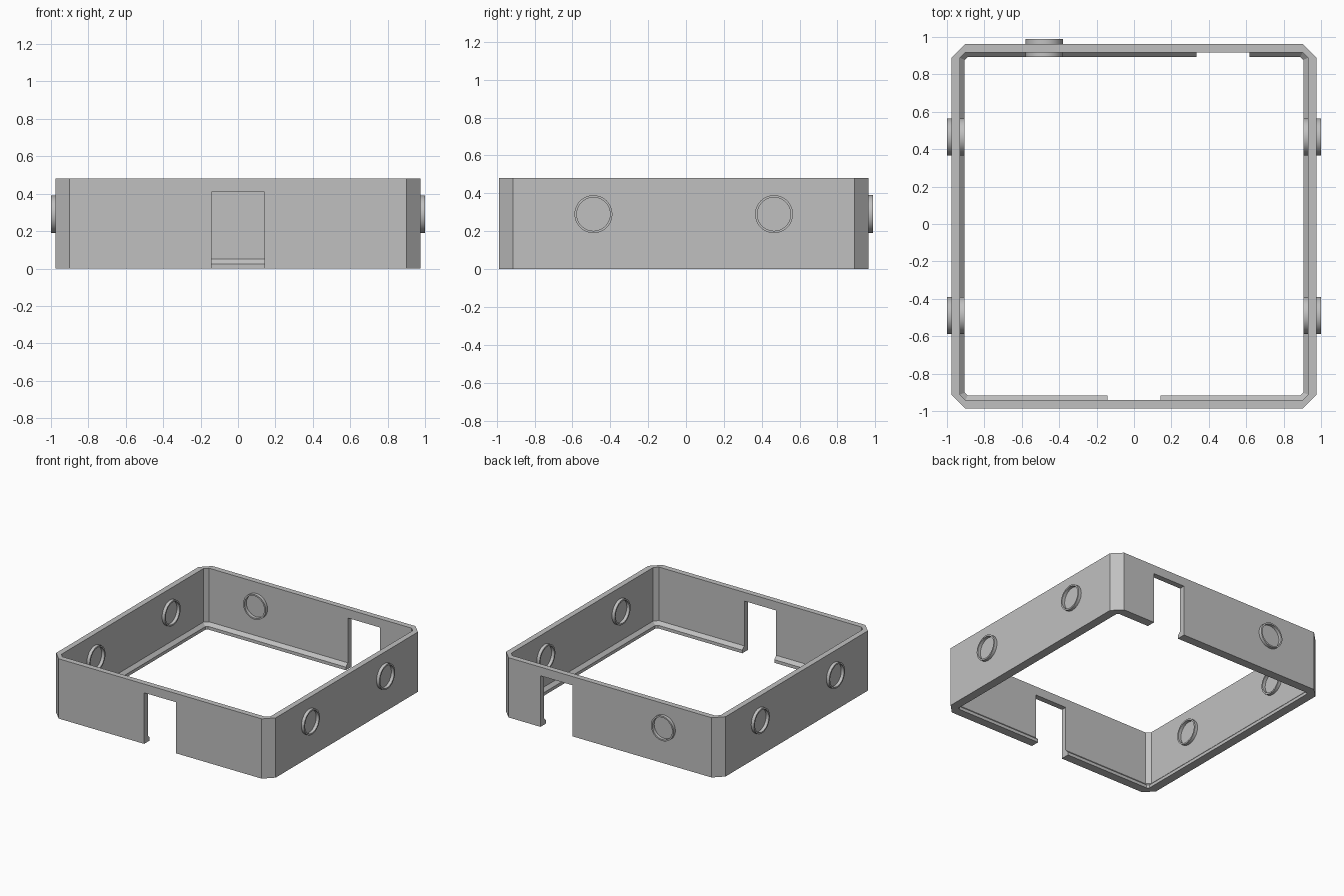
import bpy, bmesh, math
from mathutils import Matrix, Vector

if "Cube" in bpy.data.objects:
    bpy.data.objects.remove(bpy.data.objects["Cube"], do_unlink=True)

CY = -0.012          # middle of the frame in y
HALF = 0.975         # half the outer width
HEIGHT = 0.48

grey = bpy.data.materials.new("plain grey")
grey.use_nodes = True
grey.diffuse_color = (0.53, 0.53, 0.53, 1)
grey.node_tree.nodes["Principled BSDF"].inputs["Base Color"].default_value = (0.53, 0.53, 0.53, 1)


def add_object(name, bm):
    bmesh.ops.recalc_face_normals(bm, faces=bm.faces)
    mesh = bpy.data.meshes.new(name)
    bm.to_mesh(mesh)
    bm.free()
    mesh.materials.append(grey)
    obj = bpy.data.objects.new(name, mesh)
    bpy.context.collection.objects.link(obj)
    return obj


def loft_closed(bm, loops):
    """Join rings of vertices into a closed, tube-like band."""
    for a, b in zip(loops, loops[1:] + loops[:1]):
        n = len(a)
        for i in range(n):
            j = (i + 1) % n
            bm.faces.new((a[i], a[j], b[j], b[i]))


def chamfered_square(bm, h, c, z):
    pts = []
    for k in range(4):
        turn = Matrix.Rotation(k * math.pi / 2, 3, 'Z')
        for x, y in ((h, h - c), (h - c, h)):
            pts.append(bm.verts.new(turn @ Vector((x, y, z)) + Vector((0, CY, 0))))
    return pts


# Frame: chamfered wall with a small sloped lip around the inside bottom
bm = bmesh.new()
wall, lip = HALF - 0.045, HALF - 0.07
section = [(HALF, 0.073, 0), (HALF, 0.073, HEIGHT), (wall, 0.03, HEIGHT),
           (wall, 0.03, 0.05), (lip, 0.015, 0.025), (lip, 0.015, 0)]
loft_closed(bm, [chamfered_square(bm, *s) for s in section])
frame = add_object("frame", bm)


# Door notches open at the bottom, in the front and back walls
def cut_notch(x0, x1, y):
    bm = bmesh.new()
    size = Matrix.Diagonal((x1 - x0, 0.3, 0.51, 1))
    bmesh.ops.create_cube(bm, size=1, matrix=Matrix.Translation(((x0 + x1) / 2, y, 0.155)) @ size)
    cutter = add_object("notch_cutter", bm)
    mod = frame.modifiers.new("notch", 'BOOLEAN')
    mod.operation, mod.solver, mod.object = 'DIFFERENCE', 'EXACT', cutter
    bpy.context.view_layer.objects.active = frame
    bpy.ops.object.modifier_apply(modifier=mod.name)
    bpy.data.objects.remove(cutter, do_unlink=True)


cut_notch(-0.142, 0.142, CY - HALF)
cut_notch(0.333, 0.618, CY + HALF)


# Round collars that stand proud of both faces of the wall
def collar(name, x, y, angle):
    bm = bmesh.new()
    place = Matrix.Translation((x, y, 0.29)) @ Matrix.Rotation(angle, 4, 'Z')
    loops = []
    for r, d in ((0.1, -0.07), (0.1, 0.025), (0.088, 0.025), (0.088, -0.07)):
        loops.append([bm.verts.new(place @ Vector((d, r * math.cos(t), r * math.sin(t))))
                      for t in (i * math.tau / 48 for i in range(48))])
    loft_closed(bm, loops)
    obj = add_object(name, bm)
    bpy.ops.object.select_all(action='DESELECT')
    obj.select_set(True)
    bpy.context.view_layer.objects.active = obj
    bpy.ops.object.shade_smooth_by_angle(angle=math.radians(30))


for side, x, angle in (("left", HALF, 0), ("right", -HALF, math.pi)):
    for end, y in (("front", -0.477), ("back", 0.477)):
        collar(f"{side}_{end}_collar", x, CY + y, angle)
collar("back_collar", -0.48, CY + HALF, math.pi / 2)
